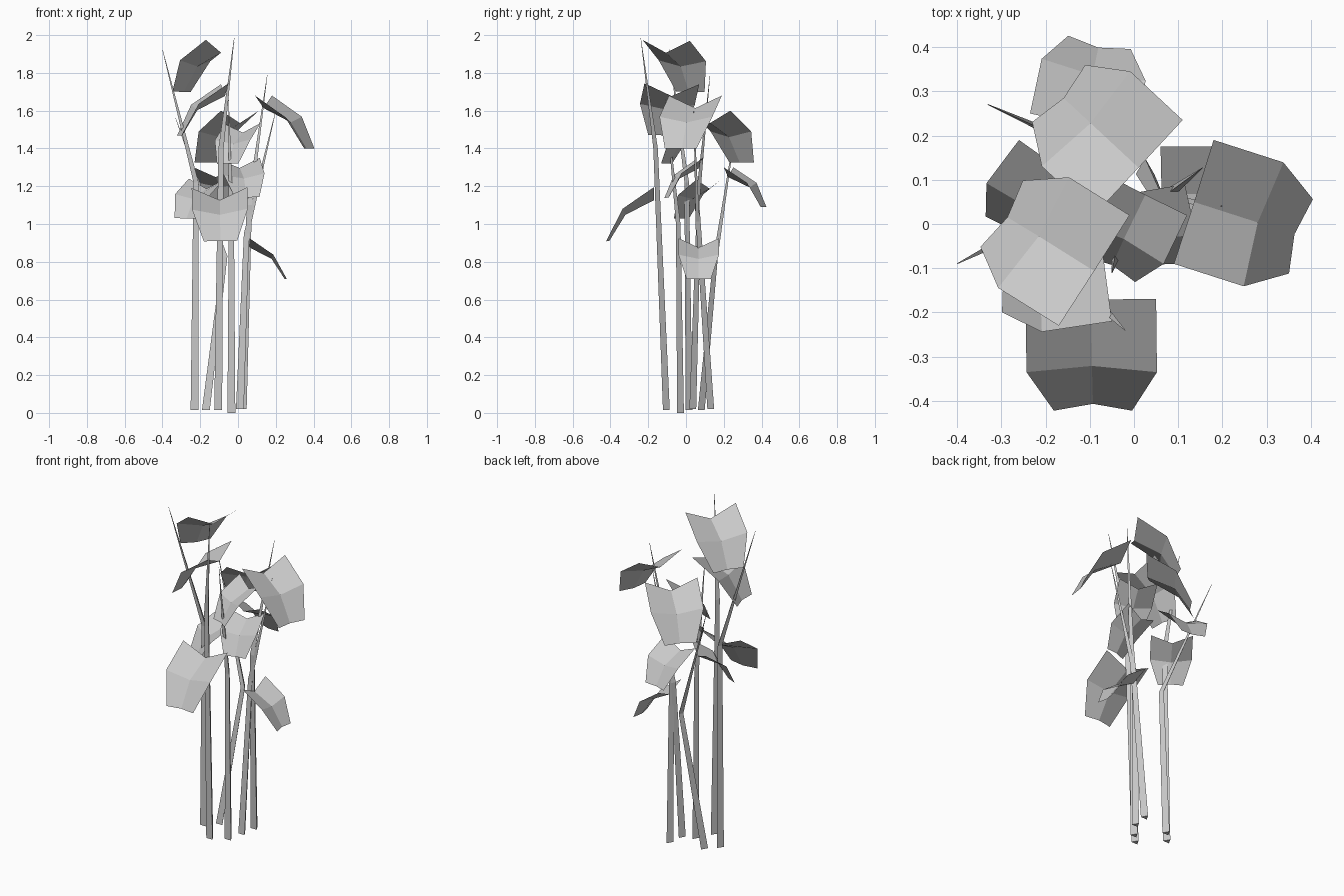
import bpy
import bmesh
from mathutils import Vector

if "Cube" in bpy.data.objects:
    bpy.data.objects.remove(bpy.data.objects["Cube"])

# One plain grey for the whole plant
grey = bpy.data.materials.new("plain grey")
grey.use_nodes = True
COLOUR = (0.58, 0.58, 0.58, 1)
grey.diffuse_color = COLOUR
grey.node_tree.nodes["Principled BSDF"].inputs["Base Color"].default_value = COLOUR


def finish(name, bm):
    mesh = bpy.data.meshes.new(name)
    bm.to_mesh(mesh)
    bm.free()
    mesh.materials.append(grey)
    obj = bpy.data.objects.new(name, mesh)
    bpy.context.collection.objects.link(obj)


# Leaf half profile rows: side edge and midrib as (across, along, raised)
ROWS = [((0.15, 0, 0), (0, 0.05, -0.045)),
        ((0.15, 0.195, 0.048), (0, 0.208, 0.017)),
        ((0.09, 0.379, 0), (0, 0.369, -0.012))]


def leaf(name, left, right, tip):
    """Folded leaf spanning two base corners and bending down to its tip."""
    left, right, tip = Vector(left), Vector(right), Vector(tip)
    base = (left + right) / 2
    side = (right - left).normalized()
    along = tip - base
    along -= side * along.dot(side)
    wide = (right - left).length / 0.3
    long = along.length / 0.379
    along.normalize()
    up = side.cross(along)
    if up.z < 0:
        side, up = -side, -up
    bm = bmesh.new()
    grid = []
    for edge, rib in ROWS:
        row = []
        for sign, (a, b, c) in ((-1, edge), (0, rib), (1, edge)):
            row.append(bm.verts.new(base + side * sign * a * wide
                                    + along * b * long + up * c * wide))
        grid.append(row)
    for low, high in zip(grid, grid[1:]):
        for i in range(2):
            bm.faces.new((low[i], low[i + 1], high[i + 1], high[i]))
    finish(name, bm)


def stem(name, points, radii, sides=3):
    """Tapered flat-sided stalk through a few points."""
    bm = bmesh.new()
    rings = []
    for p, r in zip(points, radii):
        ring = bmesh.ops.create_circle(bm, segments=sides, radius=r)["verts"]
        for v in ring:
            v.co += Vector(p)
        rings.append(ring)
    for low, high in zip(rings, rings[1:]):
        for i in range(sides):
            j = (i + 1) % sides
            bm.faces.new((low[i], low[j], high[j], high[i]))
    bm.faces.new(rings[0][::-1])
    bm.faces.new(rings[-1])
    finish(name, bm)


# Stalks: foot, bend, pointed end
STEMS = {
    "left_spike_stem": [(-.23, .01, .015), (-.222, 0, 1.22), (-.4, -.09, 1.925)],
    "front_spike_stem": [(-.105, -.11, .015), (-.09, -.165, 1.4), (-.02, -.24, 1.985)],
    "back_spike_stem": [(-.17, .075, .015), (-.07, .153, .83), (-.33, .27, 1.56)],
    "right_spike_stem": [(.025, .125, .02), (.06, .055, 1.1), (.155, .127, 1.79)],
    "middle_stem": [(-.035, -.035, 0), (-.035, -.045, 1.0), (-.05, -.11, 1.66)],
    "right_leaf_stem": [(.01, .03, .02), (.045, .06, .95), (.2, .04, 1.6)],
}
for name, points in STEMS.items():
    stem(name, points, (.024, .016, .001))

# Leaves: two base corners and the middle of the tip
LEAVES = {
    "front_leaf": ((-.245, -.17, 1.19), (.05, -.17, 1.195), (-.09, -.422, .91)),
    "top_leaf": ((-.17, -.23, 1.975), (-.01, .02, 1.97), (-.30, .022, 1.70)),
    "back_upper_leaf": ((.11, .235, 1.6), (-.09, .02, 1.6), (-.175, .29, 1.325)),
    "right_leaf": ((.18, .19, 1.68), (.09, -.09, 1.68), (.38, -.02, 1.4)),
    "left_lower_leaf": ((-.26, .19, 1.24), (-.075, .055, 1.235), (-.285, -.02, 1.03)),
    "right_lower_leaf": ((.06, -.04, .925), (.06, .175, .925), (.258, .08, .71)),
    "left_upper_leaf": ((-.05, -.22, 1.745), (-.09, .07, 1.74), (-.31, -.115, 1.47)),
    "centre_upper_leaf": ((.12, .02, 1.535), (-.07, .115, 1.53), (-.06, -.1, 1.32)),
    "centre_lower_leaf": ((.115, .09, 1.35), (-.1, .05, 1.34), (.035, -.105, 1.14)),
    "back_lower_leaf": ((-.235, .25, 1.3), (0, .2, 1.3), (-.075, .41, 1.09)),
}
for name, (left, right, tip) in LEAVES.items():
    leaf(name, left, right, tip)
